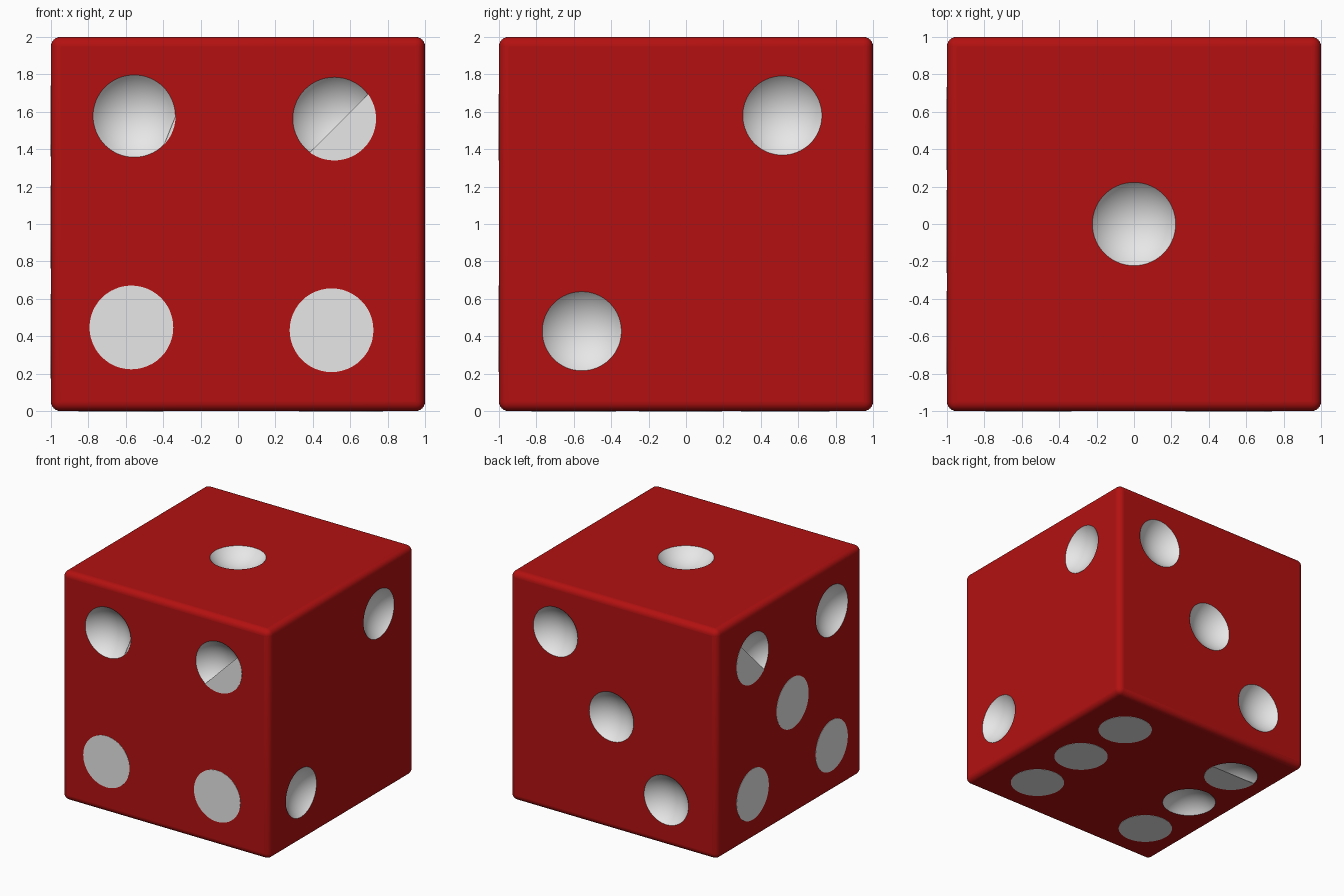
import bpy, bmesh, math
from mathutils import Vector

if "Cube" in bpy.data.objects:
    bpy.data.objects.remove(bpy.data.objects["Cube"])

def material(name, rgb):
    m = bpy.data.materials.new(name)
    m.diffuse_color = (*rgb, 1)
    m.use_nodes = True
    m.node_tree.nodes["Principled BSDF"].inputs["Base Color"].default_value = m.diffuse_color
    return m

red = material("red", (0.454, 0.0055, 0.0055))
white = material("white", (0.8, 0.8, 0.8))
R = 0.285  # radius of the spheres that carve the pips

# Each side: origin, u axis, v axis, outward normal
X, Y, Z = Vector((1, 0, 0)), Vector((0, 1, 0)), Vector((0, 0, 1))
SIDES = {
    "front": (-Y, X, Z, -Y), "back": (Y, X, Z, Y),
    "right": (X, Y, Z, X), "left": (-X, Y, Z, -X),
    "top": (Z * 2, X, Y, Z), "bottom": (Vector(), X, Y, -Z),
}
# Hollow pips: side, u, v, rim radius
HOLLOW = [
    ("top", 0, 0, .223),
    ("right", .515, 1.58, .212), ("right", -.557, .427, .212),
    ("back", .56, 1.585, .215), ("back", .02, .985, .215), ("back", -.51, .4, .215),
    ("front", -.555, 1.577, .22), ("front", .515, 1.563, .222),
    ("left", .51, 1.583, .222), ("left", -.585, 1.58, .22),
    ("bottom", -.62, .516, .222), ("bottom", -.63, -.038, .22),
]
# Flat pips: side, u, v, radius, direction of kept part in degrees, chord offset
FLAT = [
    ("front", -.57, .447, .224, 0, None), ("front", .5, .432, .224, 0, None),
    ("front", .515, 1.563, .223, -45, .035), ("front", -.555, 1.577, .221, -22, .205),
    ("left", .51, 1.583, .223, -45, .0), ("left", -.04, .985, .222, 0, None),
    ("left", .51, .395, .222, 0, None), ("left", -.58, .405, .222, 0, None),
    ("bottom", .553, .545, .222, 0, None), ("bottom", .55, -.03, .222, 0, None),
    ("bottom", .548, -.596, .222, 0, None), ("bottom", -.62, .516, .223, -90, -.03),
    ("bottom", -.63, -.604, .222, 0, None),
]

def on_side(side, u, v, out=0.0):
    o, U, V, N = SIDES[side]
    return o + U * u + V * v + N * out

# Rounded cube
bm = bmesh.new()
bmesh.ops.create_cube(bm, size=2)
bmesh.ops.translate(bm, verts=bm.verts, vec=Z)
bmesh.ops.bevel(bm, geom=bm.edges[:], offset=0.05, segments=6, profile=0.5, affect='EDGES')
me = bpy.data.meshes.new("die_body")
bm.to_mesh(me)
bm.free()
body = bpy.data.objects.new("die_body", me)
bpy.context.collection.objects.link(body)

# Spheres carving the hollow pips
centres = []
bm = bmesh.new()
for side, u, v, r in HOLLOW:
    c = on_side(side, u, v, math.sqrt(R * R - r * r))
    centres.append(c)
    new = bmesh.ops.create_uvsphere(bm, u_segments=64, v_segments=32, radius=R)["verts"]
    turn = Z.rotation_difference(SIDES[side][3]).to_matrix()
    bmesh.ops.rotate(bm, verts=new, cent=(0, 0, 0), matrix=turn)
    bmesh.ops.translate(bm, verts=new, vec=c)
cm = bpy.data.meshes.new("pip_cutter")
bm.to_mesh(cm)
bm.free()
cutter = bpy.data.objects.new("pip_cutter", cm)
bpy.context.collection.objects.link(cutter)
cutter.hide_render = True

mod = body.modifiers.new("pips", 'BOOLEAN')
mod.operation = 'DIFFERENCE'
mod.solver = 'EXACT'
mod.object = cutter
dg = bpy.context.evaluated_depsgraph_get()
carved = bpy.data.meshes.new_from_object(body.evaluated_get(dg))
body.modifiers.clear()
body.data = carved
bpy.data.objects.remove(cutter)

# Colour: faces lying on a carving sphere are white, the rest red
carved.materials.clear()
carved.materials.append(red)
carved.materials.append(white)
for p in carved.polygons:
    hollow = any(abs((p.center - c).length - R) < 0.006 for c in centres)
    p.material_index = 1 if hollow else 0
    p.use_smooth = hollow or max(abs(n) for n in p.normal) < 0.9999

# Flat pips, whole discs or parts of discs closing a hollow
bm = bmesh.new()
for side, u, v, r, deg, off in FLAT:
    half = math.pi if off is None else math.acos(off / r)
    n = 48
    count = n if off is None else n + 1
    ang = [math.radians(deg) - half + 2 * half * i / n for i in range(count)]
    rings = [[bm.verts.new(on_side(side, u + r * math.cos(a), v + r * math.sin(a), h))
              for a in ang] for h in (-0.003, 0.002)]
    low, high = rings
    bm.faces.new(low[::-1])
    bm.faces.new(high)
    for i in range(count):
        j = (i + 1) % count
        bm.faces.new((low[i], low[j], high[j], high[i]))
bmesh.ops.recalc_face_normals(bm, faces=bm.faces)
fm = bpy.data.meshes.new("flat_pips")
bm.to_mesh(fm)
bm.free()
fm.materials.append(white)
bpy.context.collection.objects.link(bpy.data.objects.new("flat_pips", fm))
